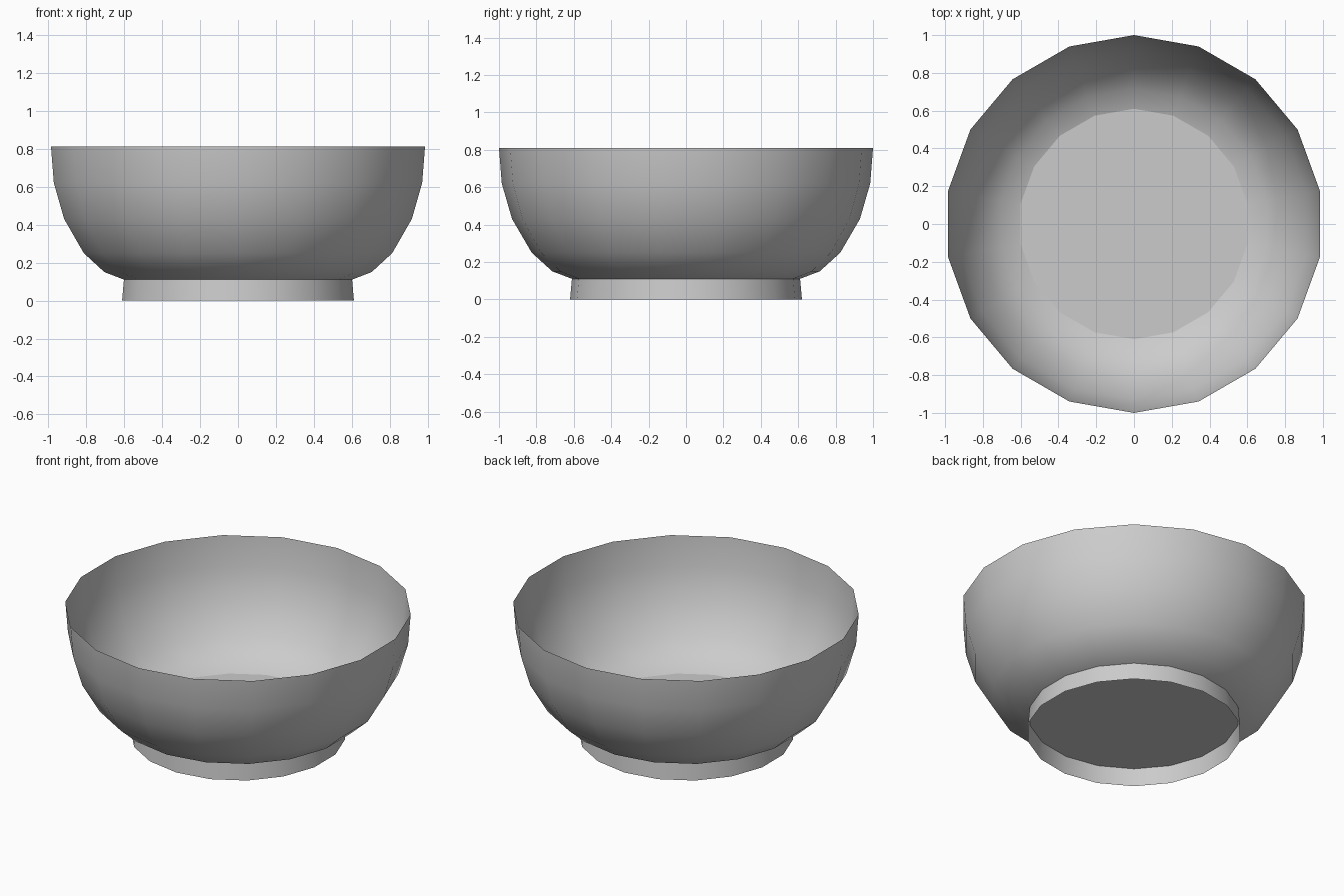
import bpy, bmesh
from math import sin, cos, pi

cube = bpy.data.objects.get("Cube")
if cube:
    bpy.data.objects.remove(cube, do_unlink=True)

SIDES = 18

grey = bpy.data.materials.new("plain grey")
grey.use_nodes = True
colour = (0.6, 0.6, 0.6, 1)
grey.diffuse_color = colour
grey.node_tree.nodes["Principled BSDF"].inputs["Base Color"].default_value = colour


def lathe(name, profile, floor=False):
    """Turn a (radius, height) profile into a thin shell, with an optional flat floor."""
    bm = bmesh.new()
    rings = [[bm.verts.new((r * sin(2 * pi * i / SIDES), -r * cos(2 * pi * i / SIDES), z))
              for i in range(SIDES)] for r, z in profile]
    for low, high in zip(rings, rings[1:]):
        for i in range(SIDES):
            j = (i + 1) % SIDES
            bm.faces.new((low[i], low[j], high[j], high[i])).smooth = True
    if floor:
        base = bm.faces.new(rings[0][::-1])
        base.smooth = False
        for edge in base.edges:
            edge.smooth = False
    mesh = bpy.data.meshes.new(name)
    bm.to_mesh(mesh)
    bm.free()
    mesh.materials.append(grey)
    obj = bpy.data.objects.new(name, mesh)
    bpy.context.collection.objects.link(obj)
    return obj


# Rounded bowl with a flat floor
lathe("bowl", [(0.61, 0.11), (0.715, 0.15), (0.825, 0.25), (0.93, 0.43),
               (0.985, 0.62), (1.0, 0.81)], floor=True)

# Open foot ring under the bowl
lathe("foot_ring", [(0.62, 0), (0.61, 0.11)])
